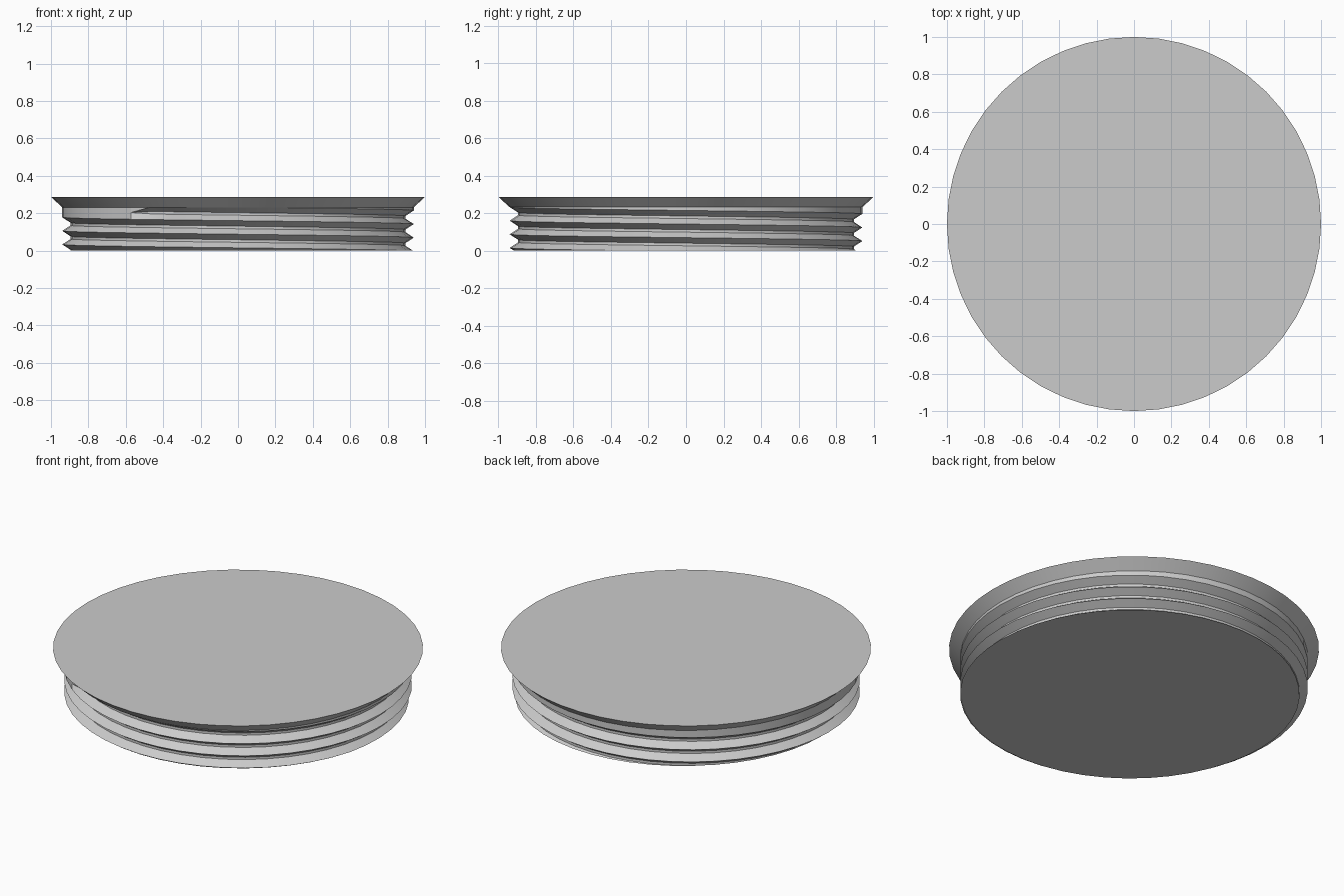
import bpy, bmesh
from math import cos, sin, radians, pi

cube = bpy.data.objects.get("Cube")
if cube:
    bpy.data.objects.remove(cube)

SIDES = 48
OUTER, ROOT, RIM = 0.94, 0.895, 1.0
NECK_Z, TOP_Z = 0.232, 0.287
PITCH = 0.0725
START = radians(232.5)
START_Z = 0.204          # height of the groove centre where it begins
EDGE, FLAT = PITCH / 2, 0.007

grey = bpy.data.materials.new("plain grey")
grey.use_nodes = True
grey.diffuse_color = (0.6, 0.6, 0.6, 1)
grey.node_tree.nodes["Principled BSDF"].inputs["Base Color"].default_value = (0.6, 0.6, 0.6, 1)


def finish(name, bm):
    bmesh.ops.recalc_face_normals(bm, faces=bm.faces)
    mesh = bpy.data.meshes.new(name)
    bm.to_mesh(mesh)
    bm.free()
    mesh.materials.append(grey)
    obj = bpy.data.objects.new(name, mesh)
    bpy.context.collection.objects.link(obj)
    bpy.ops.object.select_all(action='DESELECT')
    obj.select_set(True)
    bpy.context.view_layer.objects.active = obj
    bpy.ops.object.shade_smooth_by_angle(angle=radians(30))


def column(bm, angle, points):
    return [bm.verts.new((r * cos(angle), r * sin(angle), z)) for r, z in points]


def bridge(bm, columns):
    for a, b in zip(columns, columns[1:]):
        for i in range(len(a) - 1):
            bm.faces.new((a[i], b[i], b[i + 1], a[i + 1]))


# Threaded plug: a collar above one helical groove that runs out at the base
bm = bmesh.new()
collar, groove = [], []
for i in range(SIDES * 5 + 1):
    angle = START + 2 * pi * i / SIDES
    z = START_Z - PITCH * i / SIDES
    if i == 0:           # the groove starts as a point on the collar
        profile = [(OUTER, z)] * 3 + [(OUTER, z - EDGE)]
    else:
        profile = [(OUTER, z + EDGE), (ROOT, z + FLAT), (ROOT, z - FLAT), (OUTER, z - EDGE)]
    groove.append(column(bm, angle, profile))
    if i <= SIDES:
        collar.append(column(bm, angle, [(OUTER, NECK_Z), profile[0]]))
bridge(bm, collar)
bridge(bm, groove)
bmesh.ops.remove_doubles(bm, verts=bm.verts, dist=0.0002)
bmesh.ops.bisect_plane(bm, geom=bm.verts[:] + bm.edges[:] + bm.faces[:],
                       plane_co=(0, 0, 0), plane_no=(0, 0, 1), clear_inner=True)
base = [e for e in bm.edges if e.is_boundary and all(abs(v.co.z) < 1e-5 for v in e.verts)]
bmesh.ops.triangle_fill(bm, edges=base, use_beauty=True, normal=(0, 0, -1))
bmesh.ops.dissolve_limit(bm, angle_limit=0.001, verts=[],
                         edges=[e for e in bm.edges if all(abs(v.co.z) < 1e-5 for v in e.verts)])
finish("threaded_plug", bm)

# Flared head with a flat top
bm = bmesh.new()
bmesh.ops.create_cone(bm, cap_ends=True, segments=SIDES, radius1=OUTER, radius2=RIM,
                      depth=TOP_Z - NECK_Z)
bmesh.ops.translate(bm, verts=bm.verts, vec=(0, 0, (TOP_Z + NECK_Z) / 2))
finish("flared_head", bm)
